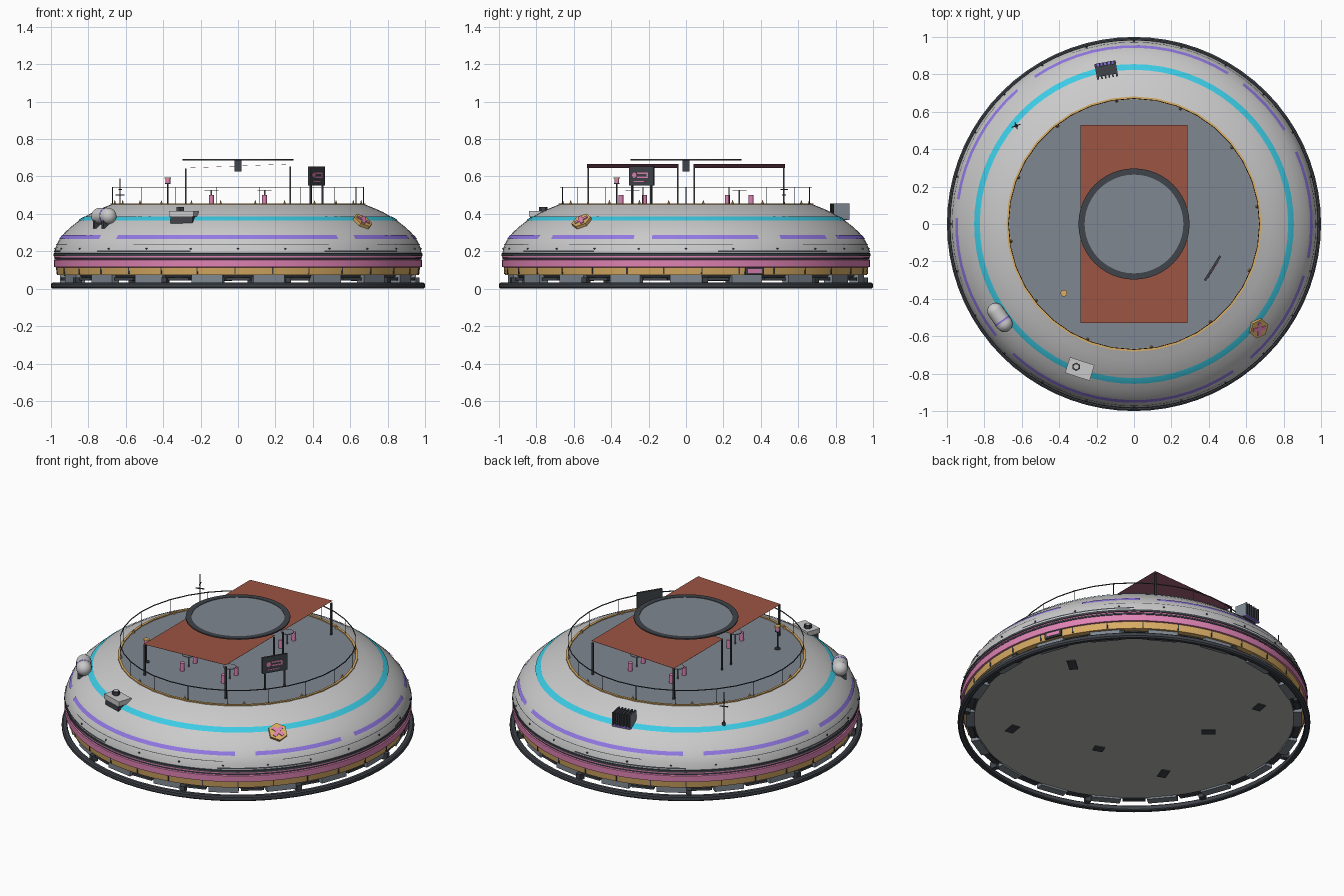
import bpy, bmesh, math
from math import radians, cos, sin
from mathutils import Matrix, Vector, Euler

if "Cube" in bpy.data.objects:
    bpy.data.objects.remove(bpy.data.objects["Cube"], do_unlink=True)


def material(name, r, g, b):
    m = bpy.data.materials.new(name)
    m.use_nodes = True
    m.diffuse_color = (r, g, b, 1)
    bsdf = next(n for n in m.node_tree.nodes if n.type == 'BSDF_PRINCIPLED')
    bsdf.inputs["Base Color"].default_value = (r, g, b, 1)
    return m


HULL = material("pale grey", .59, .59, .59)
DECK = material("slate grey", .21, .245, .285)
RUST = material("rust red", .33, .088, .057)
PLUM = material("dusty plum", .38, .12, .19)
CYAN = material("cyan", .045, .60, .78)
VIOLET = material("violet", .29, .19, .78)
PINK = material("pink", .75, .23, .46)
TAN = material("tan yellow", .70, .42, .13)
DARK = material("charcoal", .05, .057, .068)
UNDER = material("underside grey", .46, .48, .44)


def finish(name, bm, mats):
    mesh = bpy.data.meshes.new(name)
    bm.to_mesh(mesh)
    bm.free()
    for m in mats:
        mesh.materials.append(m)
    mesh.polygons.foreach_set("use_smooth", [True] * len(mesh.polygons))
    mesh.set_sharp_from_angle(angle=radians(32))
    ob = bpy.data.objects.new(name, mesh)
    bpy.context.collection.objects.link(ob)
    return ob


def lathe(name, profile, mat, arcs=None, n=72):
    """Spin an (r, z) profile, listed counter-clockwise, over full turn or arcs."""
    bm = bmesh.new()
    for lo, hi in arcs or [(0, 360)]:
        full = hi - lo == 360
        steps = n if full else max(2, round((hi - lo) * n / 360))
        cols = []
        for i in range(steps + (not full)):
            a = radians(lo + (hi - lo) * i / steps)
            cols.append([bm.verts.new((r * cos(a), r * sin(a), z)) for r, z in profile])
        for i in range(steps):
            p, q = cols[i], cols[(i + 1) % len(cols)]
            for k in range(len(profile) - 1):
                bm.faces.new((p[k], q[k], q[k + 1], p[k + 1]))
    bmesh.ops.remove_doubles(bm, verts=bm.verts, dist=1e-5)
    return finish(name, bm, [mat])


def shapes(name, mat, items, sides=12):
    """Join simple solids: each item is (kind, location, size, rotation degrees)."""
    bm = bmesh.new()
    for kind, loc, size, rot in items:
        e = Euler([radians(v) for v in rot]).to_matrix().to_4x4()
        m = Matrix.Translation(loc) @ e @ Matrix.Diagonal((*size, 1))
        if kind == 'box':
            bmesh.ops.create_cube(bm, size=1, matrix=m)
        elif kind == 'ball':
            bmesh.ops.create_uvsphere(bm, u_segments=16, v_segments=10, radius=.5, matrix=m)
        else:
            bmesh.ops.create_cone(bm, cap_ends=True, segments=sides, radius1=.5,
                                  radius2=0 if kind == 'cone' else .5, depth=1, matrix=m)
    return finish(name, bm, [mat])


def polar(r, deg, z):
    return (r * cos(radians(deg)), r * sin(radians(deg)), z)


def offset(base, deg, x, y, z):
    """Shift in a frame whose x axis is turned by deg."""
    return Vector(base) + Matrix.Rotation(radians(deg), 3, 'Z') @ Vector((x, y, z))


DOME = [(.982, .19), (.974, .225), (.957, .26), (.927, .30), (.888, .335),
        (.84, .372), (.775, .41), (.725, .432), (.675, .452)]


def dome_r(z):
    for (r0, z0), (r1, z1) in zip(DOME, DOME[1:]):
        if z <= z1:
            return r0 + (r1 - r0) * (z - z0) / (z1 - z0)
    return DOME[-1][0]


def dome_stripe(name, z0, z1, mat, arcs=None):
    lathe(name, [(dome_r(z) + .003, z + .002) for z in (z0, (z0 + z1) / 2, z1)], mat, arcs)


# Ground ring and underside
lathe("ground_ring", [(.968, .005), (.973, 0), (.992, 0), (1, .008), (1, .026),
                      (.992, .032), (.973, .032), (.968, .027), (.968, .005)], DARK)
lathe("underside", [(0, .045), (.905, .045)], UNDER)
lathe("underside_edge", [(.905, .045), (.915, .045), (.938, .078)], DARK)
shapes("underside_hatches", DARK, [('box', polar(r, a, .043), (s, .05, .006), (0, 0, a * 2))
       for r, a, s in [(.7, 20, .1), (.72, 130, .07), (.45, 160, .08),
                       (.65, 215, .08), (.4, 260, .06), (.7, 310, .08)]])

# Skirt blocks, hanging clamps and seams
shapes("skirt_blocks", DECK, [('box', polar(.927, a, .058), (.05, .17, .048), (0, 0, a))
                              for a in range(0, 360, 20)])
shapes("skirt_clamps", DARK, [('box', polar(.935, a + 10, .052), (.03, .13, .014), (0, 0, a + 10))
                              for a in range(0, 360, 20)])
shapes("ring_struts", DARK, [('box', polar(.955, a + 6, .04), (.04, .03, .04), (0, 0, a + 6))
                             for a in range(0, 360, 40)])
lathe("tan_band", [(.935, .074), (.968, .074), (.974, .116)], TAN)
shapes("band_seams", DARK, [('box', polar(.971, a, .096), (.006, .006, .035), (0, 0, a))
                            for a in range(5, 360, 12)])

# Pink bumper and dark grooves
lathe("pink_bumper", [(.97, .114), (.984, .116), (.985, .154), (.975, .158)], PINK)
lathe("lower_groove", [(.975, .157), (.981, .159), (.981, .168)], DARK)
lathe("pink_trim", [(.981, .168), (.983, .168), (.983, .174), (.981, .174)], PINK)
lathe("upper_groove", [(.981, .174), (.986, .175), (.986, .188), (.978, .192)], DARK)

# Dome, stripes and panel lines
lathe("dome", DOME, HULL, n=96)
dome_stripe("cyan_stripe", .363, .383, CYAN)
dome_stripe("violet_dashes", .265, .284, VIOLET,
            [(-133, -56), (-49, -17), (-11, 24), (32, 52), (58, 124), (131, 172), (178, 219)])
dome_stripe("panel_lines", .234, .237, DARK, [(-125, -60), (-40, 15), (40, 110), (140, 200)])
dome_stripe("vent_slots", .194, .202, DARK, [(-140, -105), (-62, -30), (10, 50), (85, 125), (165, 195)])
shapes("rivets", DARK, [('ball', polar(.978, a, .214), (.01, .01, .01), (0, 0, 0))
                        for a in range(0, 360, 15)])

# Roof deck with rim, railing and small rim lights
lathe("roof_deck", [(.676, .45), (0, .45)], DECK, n=36)
lathe("deck_rim", [(.682, .446), (.682, .456), (.668, .456), (.668, .449)], TAN, n=36)
lathe("hand_rail", [(.669, .54), (.673, .54), (.673, .545), (.669, .545), (.669, .54)], DARK, n=36)
shapes("rail_posts", DARK, [('tube', polar(.671, a, .495), (.004, .004, .09), (0, 0, 0))
                            for a in range(0, 360, 20)], 6)
shapes("rim_lights", TAN, [('cone', polar(.665, a + 8, .463), (.018, .018, .026), (0, 0, 0))
                           for a in range(0, 360, 30)], 6)

# Canopy: two tilted sheets on posts
TILT = -math.degrees(math.atan2(.022, .57))
for side, label in ((-1, "front"), (1, "back")):
    sheet = shapes(label + "_canopy", RUST, [('box', (0, side * .284, .656), (.571, .488, .001), (0, TILT, 0))])
    sheet.data.materials.append(PLUM)
    for f in sheet.data.polygons:
        f.material_index = int(f.normal.z < .5)
shapes("canopy_posts", DARK, [('box', (x, y, .549 + x * .02), (.009, .009, .2), (0, 0, 0))
                              for x in (-.28, .28) for y in (-.522, -.044, .044, .522)])

# Round roof panel with its frame and hanging lamp box
shapes("round_panel", DECK, [('tube', (0, 0, .689), (.54, .54, .004), (0, 0, 0))], 48)
lathe("panel_frame", [(.264, .686), (.297, .686), (.297, .694), (.264, .694), (.264, .686)], DARK, n=48)
shapes("lamp_box", DARK, [('box', (0, 0, .656), (.036, .036, .06), (0, 0, 0))])

# Tables and stools
PAIRS = [(x, y) for x in (-.142, .142) for y in (-.285, .285)]
shapes("tables", DECK, [p for x, y in PAIRS for p in (
    ('tube', (x, y, .526), (.075, .075, .004), (0, 0, 0)),
    ('tube', (x, y, .488), (.008, .008, .075), (0, 0, 0)))])
shapes("stools", PINK, [('tube', (x, y + d, .476), (.026, .026, .05), (0, 0, 0))
                        for x, y in PAIRS for d in (-.063, .063)])

# Notice board with a simple pink figure
BOARD, TURN = (.42, -.237, .603), 58
shapes("notice_board", DARK, [
    ('box', BOARD, (.155, .012, .1), (0, 0, TURN)),
    *[('box', offset(BOARD, TURN, x, 0, -.1), (.009, .009, .12), (0, 0, TURN)) for x in (-.06, .06)]])
shapes("board_figure", PINK, [
    ('tube', offset(BOARD, TURN, -.04, -.007, .004), (.03, .03, .004), (90, 0, TURN)),
    *[('box', offset(BOARD, TURN, x, -.007, z), (w, .004, h), (0, 0, TURN))
      for x, z, w, h in [(.008, .014, .065, .008), (.008, -.006, .065, .008),
                         (.04, .004, .008, .028), (-.01, -.03, .07, .005)]]])

# Warning lamp
shapes("warning_pole", DARK, [('tube', (-.375, -.37, .505), (.008, .008, .11), (0, 0, 0)),
                              ('tube', (-.375, -.37, .453), (.035, .035, .006), (0, 0, 0)),
                              ('tube', (-.375, -.37, .562), (.03, .03, .006), (0, 0, 0))])
shapes("warning_light", PINK, [('tube', (-.375, -.37, .577), (.026, .026, .024), (0, 0, 0))])
shapes("warning_cap", TAN, [('tube', (-.375, -.37, .591), (.036, .036, .006), (0, 0, 0))])

# Antenna mast
shapes("antenna", DARK, [('tube', (-.63, .525, .47), (.005, .005, .24), (0, 0, 0)),
                         ('box', (-.63, .525, .5), (.05, .005, .005), (0, 0, 20)),
                         ('box', (-.63, .525, .53), (.005, .04, .005), (0, 0, 20)),
                         ('tube', (-.63, .525, .385), (.02, .02, .03), (0, 0, 0))])

# Storage tank
TANK, A = (-.717, -.5, .388), -55
shapes("tank", HULL, [('tube', TANK, (.088, .088, .085), (0, 90, A)),
                      *[('ball', offset(TANK, A, x, 0, 0), (.088,) * 3, (0, 0, A)) for x in (-.042, .042)]], 20)
shapes("tank_band", VIOLET, [('tube', offset(TANK, A, .022, 0, 0), (.09, .09, .01), (0, 90, A))], 20)
shapes("tank_legs", DARK, [('box', offset(TANK, A, x, 0, -.04), (.016, .075, .05), (0, 0, A))
                           for x in (-.04, .04)])

# Air unit: pale lid over a dark body, with a round vent
UNIT, A = (-.29, -.775, .4), -18
shapes("air_unit_lid", HULL, [('box', UNIT, (.138, .088, .03), (0, 0, A)),
                              ('tube', offset(UNIT, A, -.022, .005, .032), (.026, .026, .012), (0, 0, 0))])
shapes("air_unit_body", DARK, [('box', offset(UNIT, A, 0, 0, -.032), (.125, .082, .036), (0, 0, A)),
                               ('tube', offset(UNIT, A, -.022, .005, .024), (.045, .045, .024), (0, 0, 0))], 6)

# Finned radiator with slate end plates
FINS, A = (-.148, .822, .408), 10
shapes("radiator", DARK, [('box', FINS, (.1, .055, .08), (0, 0, A)),
                          *[('box', offset(FINS, A, -.05 + i * .02, 0, .005), (.008, .085, .085), (0, 0, A))
                            for i in range(6)]])
shapes("radiator_ends", DECK, [('box', offset(FINS, A, x, 0, .005), (.003, .08, .08), (0, 0, A))
                               for x in (-.0555, .0555)])
shapes("radiator_trim", VIOLET, [('box', offset(FINS, A, 0, .036, -.036), (.115, .016, .008), (0, 0, A))])

# Hexagonal badge with a pink cross, lying on the dome
HEX, LEAN = Vector((.663, -.555, .355)), (38, 0, 50)
FRAME = Euler([radians(v) for v in LEAN]).to_matrix()
UP = FRAME @ Vector((0, 0, 1))
TURNED = [math.degrees(v) for v in (FRAME @ Matrix.Rotation(radians(45), 3, 'Z')).to_euler()]
shapes("hex_badge", TAN, [('tube', HEX, (.112, .112, .03), LEAN)], 6)
shapes("badge_cross", PINK, [('box', HEX + UP * .017, s, TURNED)
                             for s in ((.075, .02, .006), (.02, .075, .006))])

# Small side panel on the skirt
shapes("side_panel_frame", DARK, [('box', polar(.974, 22, .095), (.014, .105, .038), (0, 0, 22))])
shapes("side_panel", PINK, [('box', polar(.982, 22, .095), (.004, .08, .02), (0, 0, 22))])
